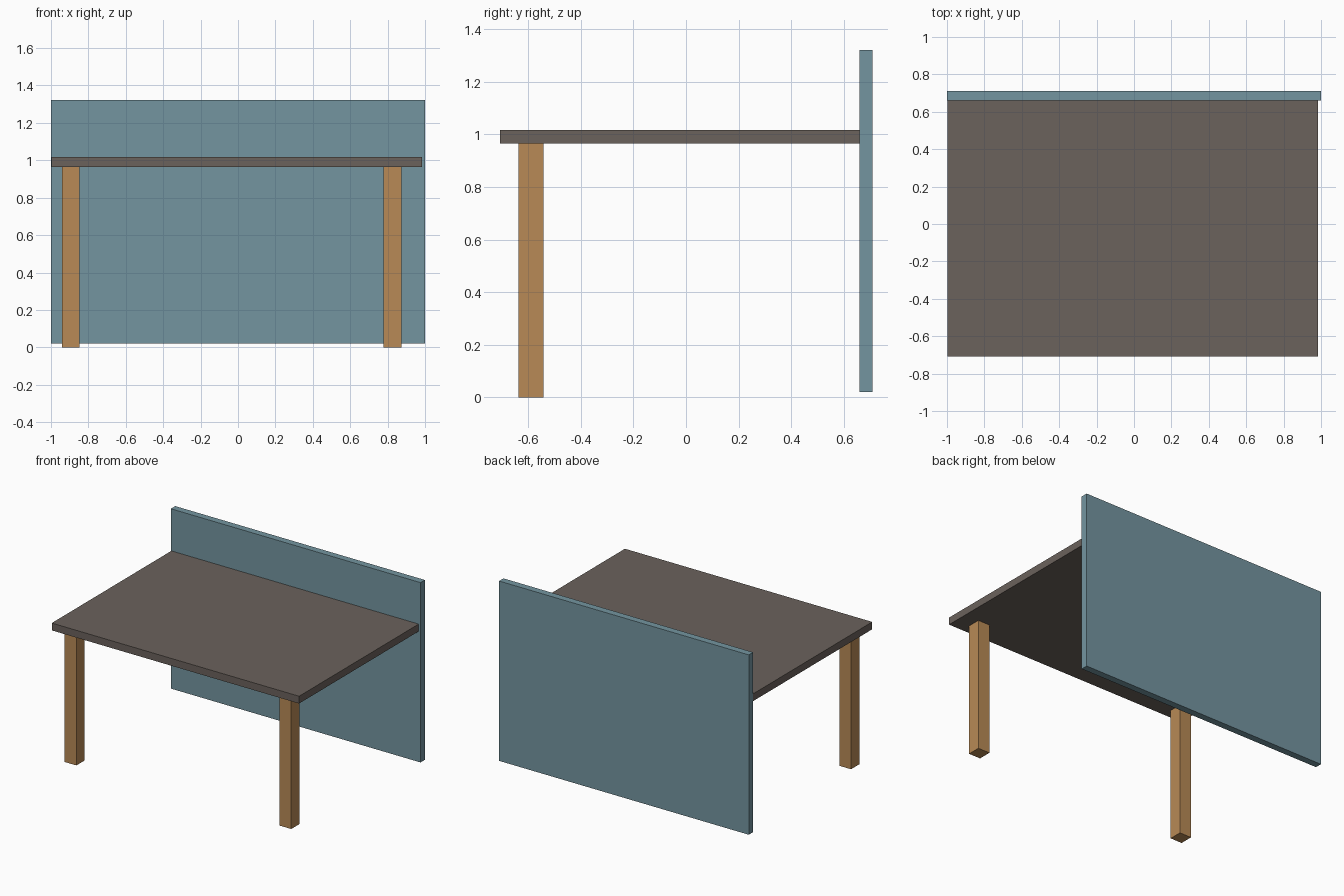
import bpy

if "Cube" in bpy.data.objects:
    bpy.data.objects.remove(bpy.data.objects["Cube"])


def material(name, rgb):
    m = bpy.data.materials.new(name)
    m.diffuse_color = (*rgb, 1.0)
    m.use_nodes = True
    m.node_tree.nodes["Principled BSDF"].inputs["Base Color"].default_value = m.diffuse_color
    return m


def box(name, lo, hi, mat):
    """Axis-aligned box between two corners."""
    bpy.ops.mesh.primitive_cube_add(size=1, location=[(a + b) / 2 for a, b in zip(lo, hi)])
    ob = bpy.context.object
    ob.name = name
    ob.scale = [b - a for a, b in zip(lo, hi)]
    bpy.ops.object.transform_apply(location=False, rotation=False, scale=True)
    ob.data.materials.append(mat)
    return ob


wood = material("warm wood", (0.479, 0.254, 0.093))
slate = material("dark taupe", (0.147, 0.122, 0.107))
blue = material("dusty blue", (0.174, 0.301, 0.352))

# Desk top, butting against the back panel
box("desk_top", (-0.996, -0.708, 0.965), (0.985, 0.66, 1.018), slate)

# Upright panel that carries the rear edge
box("back_panel", (-1.0, 0.66, 0.02), (1.0, 0.71, 1.322), blue)

# Two front legs
for side, x in (("left", -0.895), ("right", 0.826)):
    box(f"{side}_front_leg", (x - 0.047, -0.638, 0.0), (x + 0.047, -0.543, 0.965), wood)
